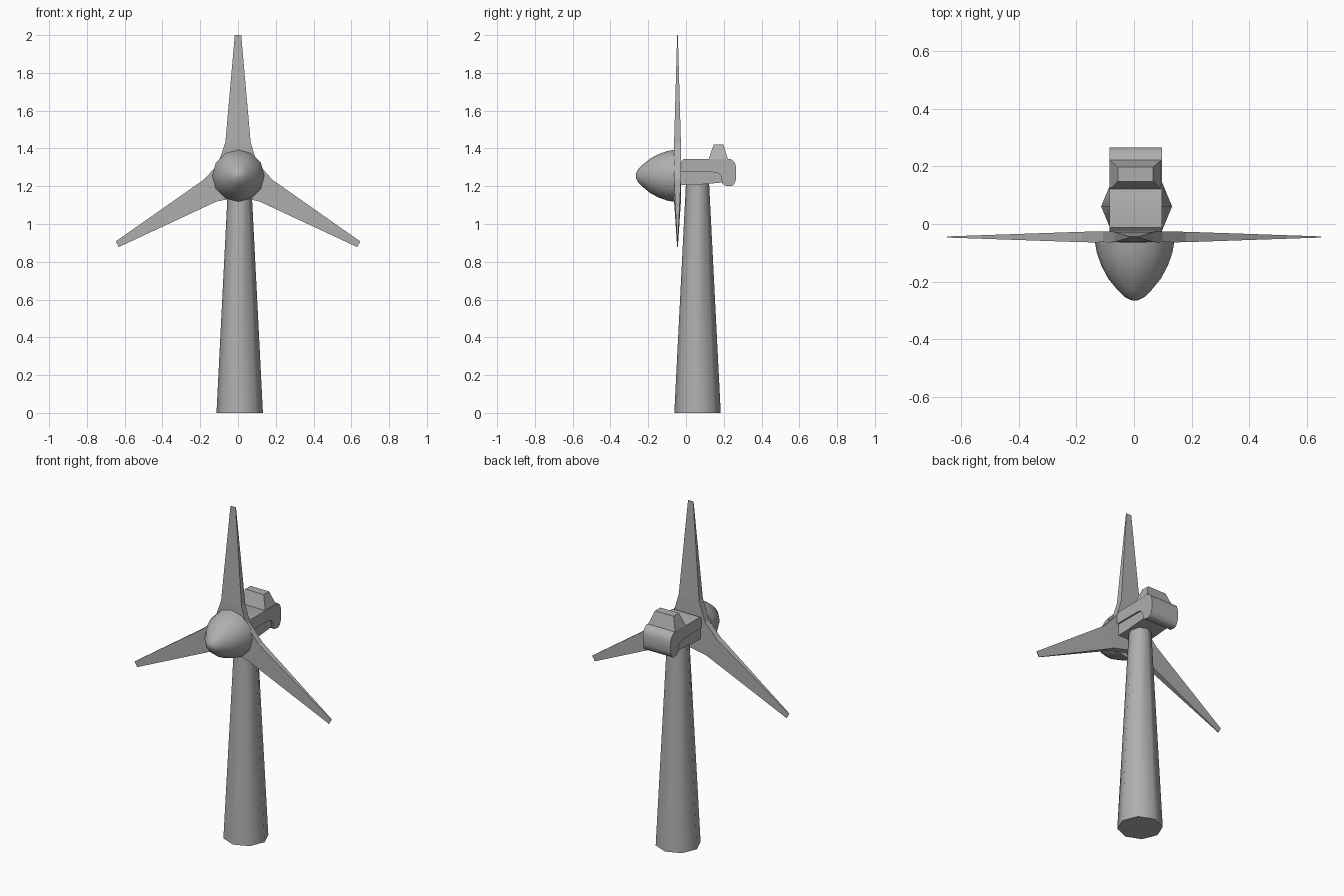
import bpy, bmesh
from math import sin, cos, pi, radians

if "Cube" in bpy.data.objects:
    bpy.data.objects.remove(bpy.data.objects["Cube"])

grey = bpy.data.materials.new("dark_grey")
grey.diffuse_color = (0.43, 0.43, 0.43, 1)
grey.use_nodes = True
grey.node_tree.nodes["Principled BSDF"].inputs["Base Color"].default_value = grey.diffuse_color


def make(name, verts, faces, smooth=None):
    me = bpy.data.meshes.new(name)
    me.from_pydata([tuple(v) for v in verts], [], faces)
    bm = bmesh.new()
    bm.from_mesh(me)
    bmesh.ops.recalc_face_normals(bm, faces=bm.faces)
    bm.to_mesh(me)
    bm.free()
    me.materials.append(grey)
    ob = bpy.data.objects.new(name, me)
    bpy.context.collection.objects.link(ob)
    if smooth:
        bpy.ops.object.select_all(action='DESELECT')
        ob.select_set(True)
        bpy.context.view_layer.objects.active = ob
        bpy.ops.object.shade_smooth_by_angle(angle=radians(smooth))
    return ob


def loft(name, rings, smooth=None):
    """Bridge equal-sized rings and cap both ends."""
    n = len(rings[0])
    faces = [(r * n + i, r * n + (i + 1) % n, (r + 1) * n + (i + 1) % n, (r + 1) * n + i)
             for r in range(len(rings) - 1) for i in range(n)]
    last = (len(rings) - 1) * n
    faces += [tuple(range(n)), tuple(range(last, last + n))]
    return make(name, [v for r in rings for v in r], faces, smooth)


# Tower: tapered octagon, smooth sides
def tower_ring(r, z):
    return [(0.009 + r * cos(i * pi / 4), 0.061 + r * sin(i * pi / 4), z) for i in range(8)]


loft("tower", [tower_ring(0.123, 0), tower_ring(0.061, 1.222)], 50)

# Spinner: 12-sided rounded nose cone
HUB = 1.255
profile = [(-0.06, 0.138), (-0.10, 0.131), (-0.145, 0.115), (-0.19, 0.091),
           (-0.23, 0.058), (-0.253, 0.035), (-0.264, 0.013), (-0.266, 0.003)]
loft("spinner", [[(0.002 + r * sin(i * pi / 6), y, HUB + r * cos(i * pi / 6)) for i in range(12)]
                 for y, r in profile], 50)

# Rotor: three tapering slab blades meeting in a central plate
ROT, MID = 1.262, -0.045
# across, along, half thickness
blade = [(-0.067, 0.17, 0.018), (-0.017, 0.738, 0.002),
         (0.017, 0.738, 0.002), (0.067, 0.17, 0.018), (0.098, 0.068, 0.019)]
front, back = [], []
for k in range(3):
    a = k * 2 * pi / 3
    for u, v, t in blade:
        x, z = u * cos(a) + v * sin(a), -u * sin(a) + v * cos(a)
        front.append((x, MID - t, ROT + z))
        back.append((x, MID + t, ROT + z))
n = len(front)
faces = [(i, (i + 1) % n, n + (i + 1) % n, n + i) for i in range(n)]
for base in (0, n):
    core = []
    for k in range(3):
        s = base + k * 5
        faces.append((s, s + 1, s + 2, s + 3))
        core += [s, s + 3, s + 4]
    faces.append(tuple(core))
make("rotor_blades", front + back, faces)


# Nacelle: side profiles extruded across x
def extrude_profile(name, pts, half):
    return loft(name, [[(0.006 + s * half, y, z) for y, z in pts] for s in (-1, 1)], 40)


extrude_profile("nacelle_shell", [
    (-0.027, 1.275), (-0.027, 1.33), (-0.012, 1.345), (0.235, 1.345), (0.257, 1.328),
    (0.266, 1.30), (0.266, 1.24), (0.255, 1.21), (0.24, 1.2), (0.205, 1.203),
    (0.19, 1.217), (0.188, 1.25), (0.17, 1.27), (0.14, 1.275)], 0.091)
extrude_profile("nacelle_underside", [
    (-0.027, 1.285), (-0.027, 1.207), (0.05, 1.207), (0.195, 1.22), (0.195, 1.285)], 0.082)


# Roof cooler: tapered box at the rear of the nacelle
def rect(hx, y0, y1, z):
    return [(0.005 + sx * hx, y, z) for sx, y in ((-1, y0), (1, y0), (1, y1), (-1, y1))]


loft("roof_cooler", [rect(0.09, 0.12, 0.222, 1.343), rect(0.061, 0.147, 0.197, 1.422)])
